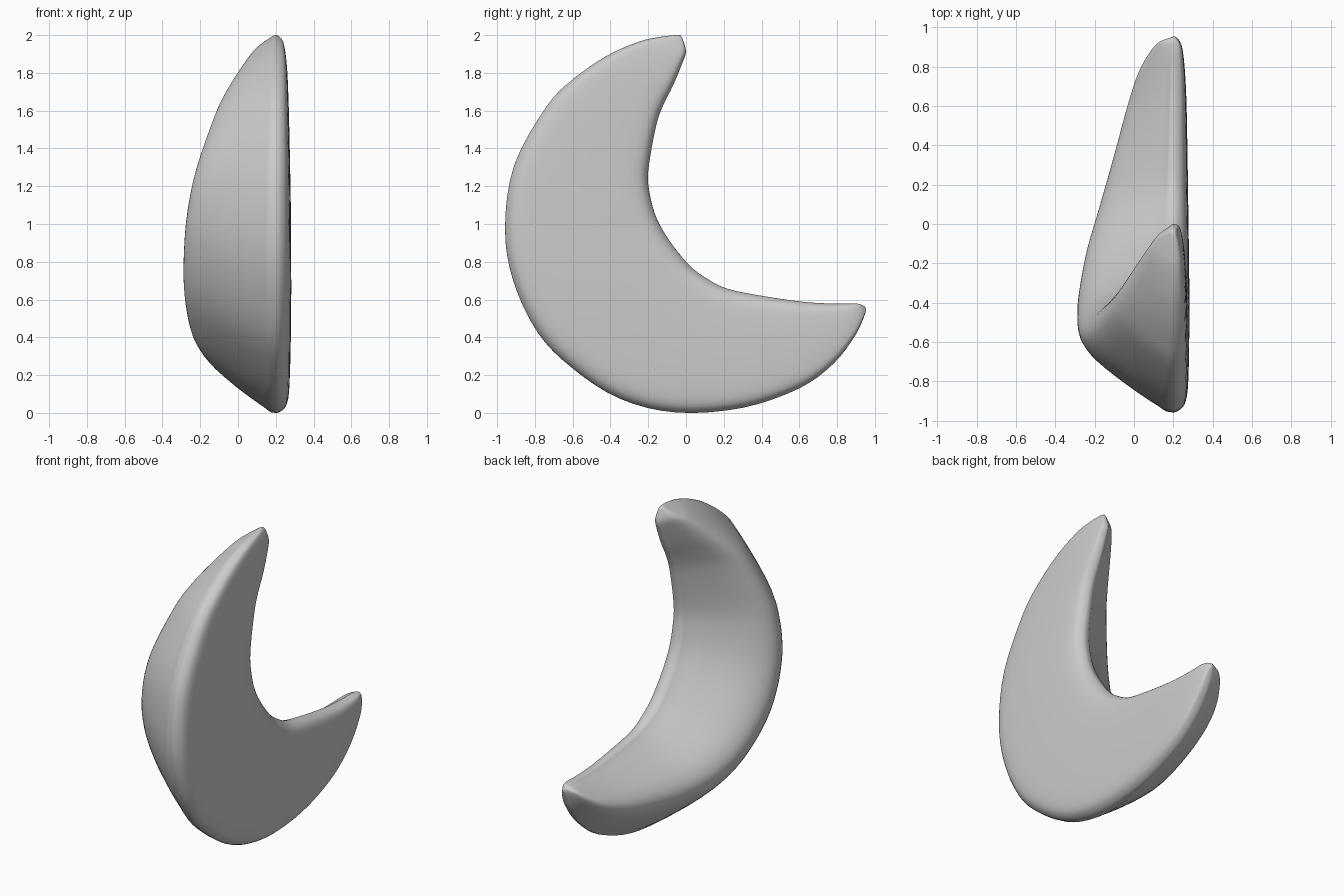
import bpy, bmesh

if "Cube" in bpy.data.objects:
    bpy.data.objects.remove(bpy.data.objects["Cube"])

# Stations along the crescent: outer edge (y, z), inner edge (y, z), ridge x, flat-side x
STATIONS = [
    (-.06, 2.00, -.02, 1.985, .18, .214),
    (-.14, 1.99, .00, 1.915, .125, .234),
    (-.25, 1.965, -.02, 1.85, .075, .248),
    (-.42, 1.89, -.07, 1.73, .005, .26),
    (-.60, 1.765, -.12, 1.63, -.065, .266),
    (-.74, 1.62, -.158, 1.52, -.125, .27),
    (-.91, 1.31, -.20, 1.28, -.22, .276),
    (-.958, .98, -.19, 1.15, -.267, .28),
    (-.915, .70, -.155, 1.03, -.285, .281),
    (-.785, .425, -.09, .915, -.287, .282),
    (-.60, .235, .01, .79, -.268, .281),
    (-.35, .075, .09, .725, -.235, .279),
    (-.05, .002, .21, .66, -.175, .276),
    (.30, .027, .40, .62, -.10, .272),
    (.60, .13, .62, .588, -.03, .267),
    (.78, .26, .77, .579, .025, .259),
    (.89, .40, .87, .58, .085, .248),
    (.935, .49, .917, .577, .13, .233),
    (.953, .54, .935, .57, .18, .214),
]
RIM = 0.2   # x of the widest outline
# Rounded triangular section: (fraction outer->inner, height); >0 ridge side, <0 flat side
PROFILE = [(0, 0), (.045, .17), (.18, .5), (.33, .81), (.44, .96), (.53, 1.0), (.62, .94), (.72, .77),
           (.85, .44), (.96, .14), (1, 0), (.975, -.5), (.92, -.8), (.8, -.94), (.5, -1),
           (.2, -.94), (.08, -.8), (.025, -.5)]


def spline(points, steps, closed):
    """Catmull-Rom resampling of tuples."""
    n = len(points)
    out = []
    for i in range(n if closed else n - 1):
        idx = [i - 1, i, i + 1, i + 2]
        a, b, c, d = [points[k % n] if closed else points[min(max(k, 0), n - 1)] for k in idx]
        for s in range(steps):
            t = s / steps
            out.append(tuple(
                .5 * (2*q + (r - p)*t + (2*p - 5*q + 4*r - w)*t*t + (3*q - p - 3*r + w)*t**3)
                for p, q, r, w in zip(a, b, c, d)))
    if not closed:
        out.append(points[-1])
    return out


# Loft the section along the crescent
bm = bmesh.new()
section = spline(PROFILE, 3, True)
rings = []
for oy, oz, iy, iz, ridge, flat in spline(STATIONS, 4, False):
    ring = []
    for u, h in section:
        x = RIM - h * (RIM - ridge) if h > 0 else RIM - h * (flat - RIM)
        ring.append(bm.verts.new((x, oy + (iy - oy) * u, oz + (iz - oz) * u)))
    rings.append(ring)
m = len(section)
for a, b in zip(rings, rings[1:]):
    for j in range(m):
        k = (j + 1) % m
        bm.faces.new((a[j], a[k], b[k], b[j]))

# Rounded horn tips
for ring, tip in ((rings[0], (RIM, -.03, 2.0)), (rings[-1], (RIM, .951, .56))):
    v = bm.verts.new(tip)
    for j in range(m):
        bm.faces.new((ring[j], ring[(j + 1) % m], v))
bmesh.ops.recalc_face_normals(bm, faces=bm.faces)
for f in bm.faces:
    f.smooth = True

mesh = bpy.data.meshes.new("crescent")
bm.to_mesh(mesh)
bm.free()
obj = bpy.data.objects.new("crescent", mesh)
bpy.context.collection.objects.link(obj)
